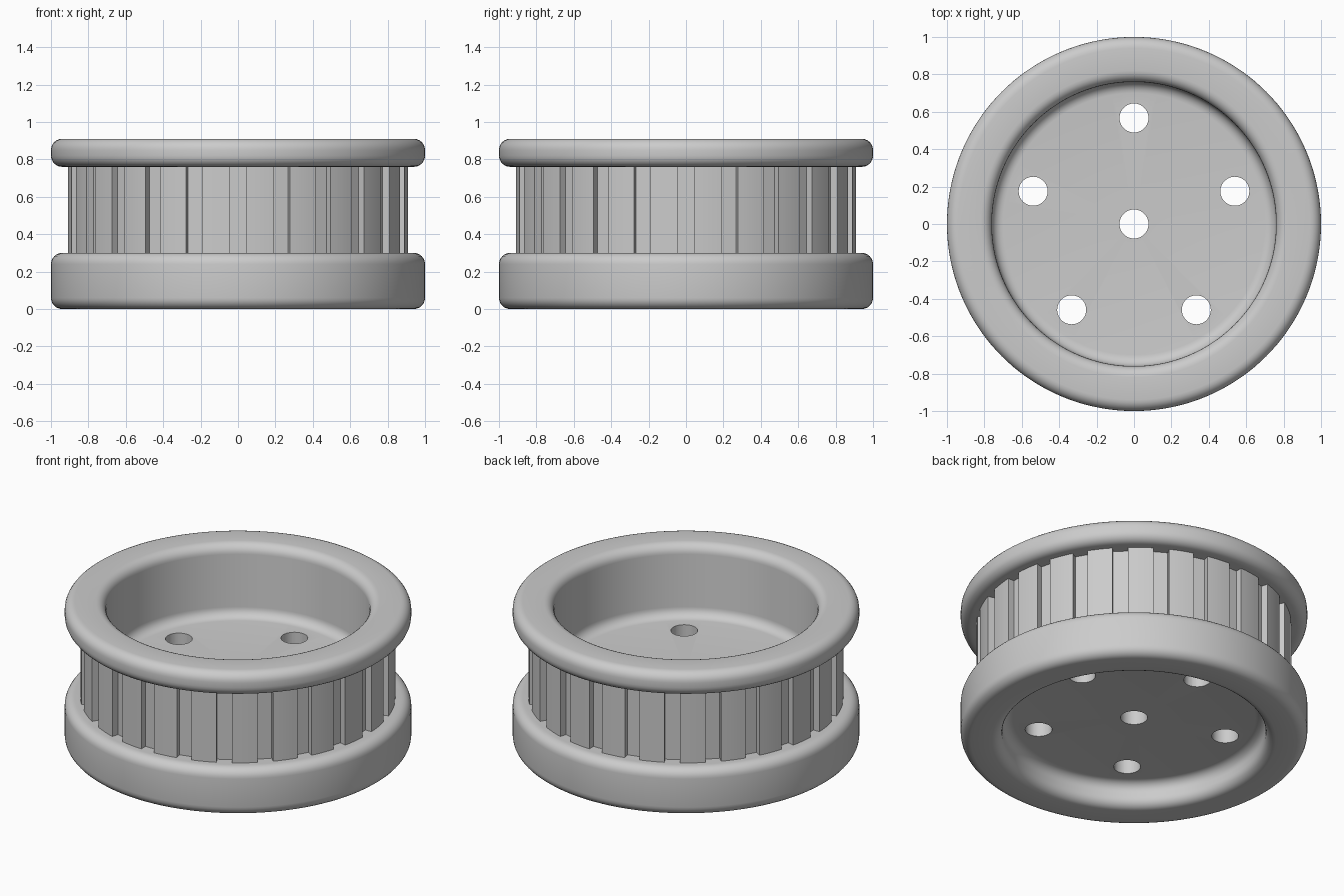
import bpy, bmesh
from math import pi, cos, sin, radians
from mathutils import Matrix, Vector

if "Cube" in bpy.data.objects:
    bpy.data.objects.remove(bpy.data.objects["Cube"])

SEGS = 144      # lathe steps
F = 0.06        # fillet radius


def new_object(name, bm):
    bmesh.ops.recalc_face_normals(bm, faces=bm.faces)
    mesh = bpy.data.meshes.new(name)
    bm.to_mesh(mesh)
    bm.free()
    obj = bpy.data.objects.new(name, mesh)
    bpy.context.collection.objects.link(obj)
    return obj


def fillet(r, z, start, n=7):
    """Quarter arc about (r, z), counter-clockwise or clockwise by sign of n."""
    step = 90 / (abs(n) - 1) * (1 if n > 0 else -1)
    return [(r + F * cos(radians(start + i * step)),
             z + F * sin(radians(start + i * step))) for i in range(abs(n))]


# Half section of the pulley, running from the bore outwards and back
profile = [(0.0775, 0.15)]
profile += fillet(0.70, 0.15 - F, 90, -7)      # underside recess floor
profile += fillet(0.82, F, 180)                # underside recess rim
profile += fillet(0.94, F, 270)                # lower flange
profile += fillet(0.94, 0.30 - F, 0)
profile += [(0.91, 0.30), (0.91, 0.76)]        # belt drum
profile += fillet(0.94, 0.76 + F, 270)         # upper flange
profile += fillet(0.94, 0.91 - F, 0)
profile += fillet(0.82, 0.91 - F, 90)          # top recess rim
profile += fillet(0.70, 0.455 + F, 0, -7)      # top recess floor
profile += [(0.0775, 0.455)]

# Lathe the section
bm = bmesh.new()
verts = [bm.verts.new((r, 0, z)) for r, z in profile]
edges = [bm.edges.new((verts[i], verts[(i + 1) % len(verts)])) for i in range(len(verts))]
bmesh.ops.spin(bm, geom=verts + edges, cent=(0, 0, 0), axis=(0, 0, 1),
               angle=2 * pi, steps=SEGS, use_duplicate=False)
bmesh.ops.remove_doubles(bm, verts=bm.verts, dist=1e-5)
pulley = new_object("toothed_pulley", bm)

# Cutter: 24 belt grooves and 5 bolt holes
bm = bmesh.new()
for i in range(24):
    m = (Matrix.Rotation(2 * pi * i / 24, 4, 'Z')
         @ Matrix.Translation((0.898, 0, 0.53))
         @ Matrix.Diagonal((0.064, 0.09, 0.46, 1)))
    bmesh.ops.create_cube(bm, size=1, matrix=m)
for i in range(5):
    a = pi / 2 + 2 * pi * i / 5
    bmesh.ops.create_cone(bm, cap_ends=True, segments=40, radius1=0.0775, radius2=0.0775,
                          depth=0.5, matrix=Matrix.Translation((0.567 * cos(a), 0.567 * sin(a), 0.3)))
cutter = new_object("groove_and_hole_cutter", bm)
cutter.hide_render = True

# Cut, then drop the helper
mod = pulley.modifiers.new("cut", 'BOOLEAN')
mod.operation = 'DIFFERENCE'
mod.solver = 'EXACT'
mod.object = cutter
bpy.context.view_layer.objects.active = pulley
pulley.select_set(True)
bpy.ops.object.modifier_apply(modifier=mod.name)
bpy.data.objects.remove(cutter)
bpy.ops.object.shade_smooth_by_angle(angle=radians(30))
